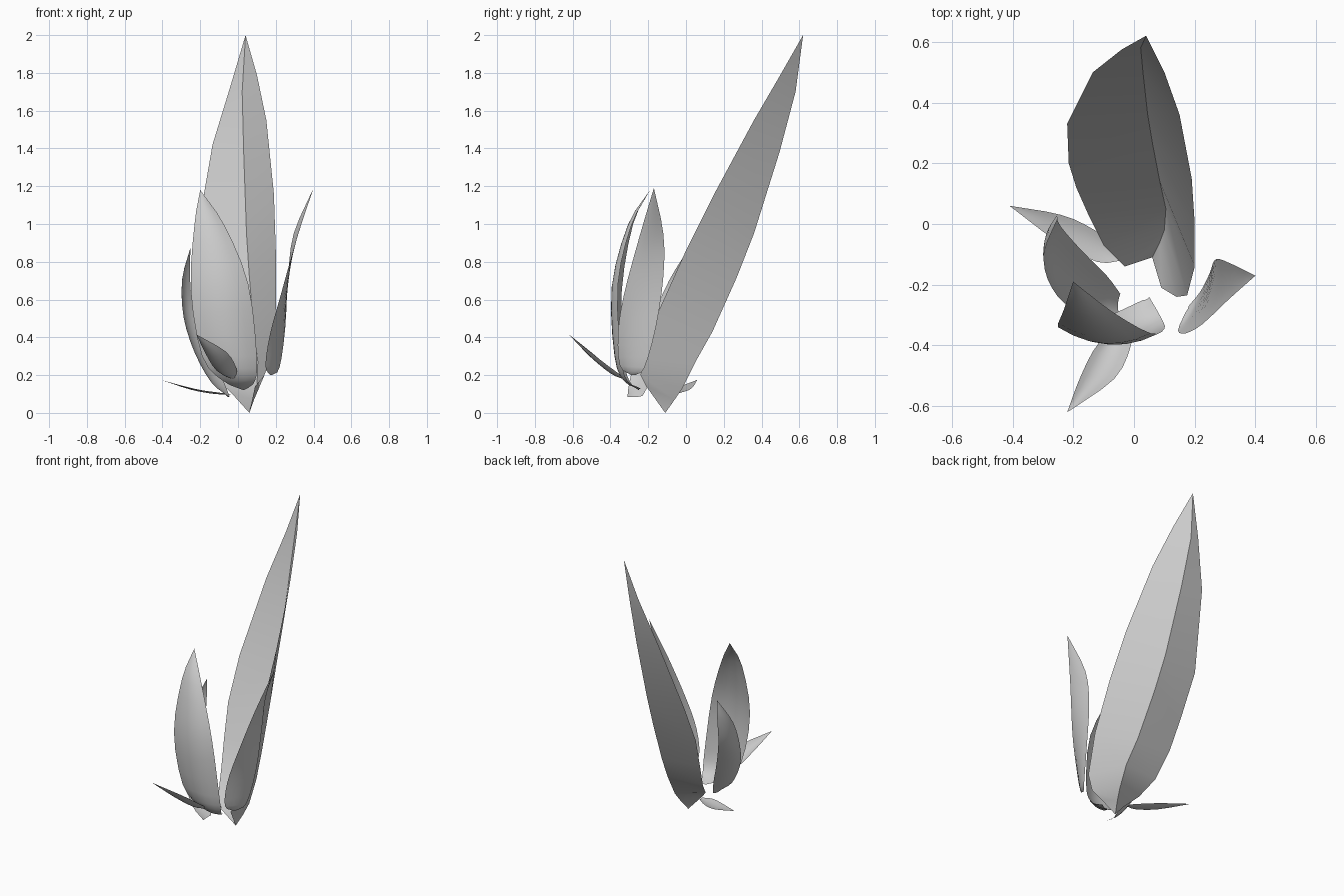
import bpy, math
from mathutils import Vector

if "Cube" in bpy.data.objects:
    bpy.data.objects.remove(bpy.data.objects["Cube"])


def spline(points, steps):
    """Catmull-Rom curve through the points."""
    p = [Vector(q) for q in points]
    p = [2 * p[0] - p[1]] + p + [2 * p[-1] - p[-2]]
    out = []
    for i in range(1, len(p) - 2):
        a, b, c, d = p[i - 1:i + 3]
        for k in range(steps):
            t = k / steps
            out.append(0.5 * (2 * b + (c - a) * t + (2 * a - 5 * b + 4 * c - d) * t * t
                              + (3 * b - a - 3 * c + d) * t ** 3))
    return out + [p[-2]]


def make_mesh(name, rows, angle):
    """Skin a grid of rows into one thin sheet."""
    n = len(rows[0])
    verts = [v for row in rows for v in row]
    faces = [(r * n + c, r * n + c + 1, (r + 1) * n + c + 1, (r + 1) * n + c)
             for r in range(len(rows) - 1) for c in range(n - 1)]
    me = bpy.data.meshes.new(name)
    me.from_pydata(verts, [], faces)
    ob = bpy.data.objects.new(name, me)
    bpy.context.collection.objects.link(ob)
    bpy.ops.object.select_all(action='DESELECT')
    ob.select_set(True)
    bpy.context.view_layer.objects.active = ob
    # close the leaf ends where the edges meet
    bpy.ops.object.mode_set(mode='EDIT')
    bpy.ops.mesh.select_all(action='SELECT')
    bpy.ops.mesh.remove_doubles(threshold=0.0005)
    bpy.ops.object.mode_set(mode='OBJECT')
    bpy.ops.object.shade_smooth_by_angle(angle=math.radians(angle))
    return ob


def leaf(name, edge_a, edge_b, bulge, steps=3, cols=6):
    """Curved leaf between two edge lines, bellied out along the bulge vector."""
    a, b = spline(edge_a, steps), spline(edge_b, steps)
    widest = max((q - p).length for p, q in zip(a, b))
    rows = []
    for p, q in zip(a, b):
        w = (q - p).length / widest
        rows.append([p.lerp(q, c / cols) + Vector(bulge) * w * 4 * (c / cols) * (1 - c / cols)
                     for c in range(cols + 1)])
    return make_mesh(name, rows, 60)


# Tall back leaf, folded along its midrib
tip, base = (.04, .62, 2), (.06, -.11, 0)
left = [base, (-.03, -.14, .1), (-.1, -.07, .17), (-.15, .03, .27), (-.19, .12, .45),
        (-.215, .2, .66), (-.22, .33, .93), (-.135, .5, 1.42), (-.04, .575, 1.73), tip]
rib = [base, (.085, -.06, .07), (.1, -.02, .13), (.105, .05, .27), (.085, .14, .43),
       (.06, .27, .72), (.045, .36, .95), (.03, .495, 1.38), (.022, .58, 1.7), tip]
right = [base, (.09, -.21, .14), (.14, -.24, .2), (.175, -.235, .3), (.2, -.14, .55),
         (.2, 0, .86), (.19, .15, 1.16), (.15, .36, 1.55), (.1, .5, 1.79), tip]
make_mesh("tall_leaf", [[Vector(v) for v in r] for r in zip(left, rib, right)], 35)

# Broad front leaf
leaf("front_leaf",
     [(.03, -.25, .12), (-.08, -.3, .17), (-.19, -.33, .3), (-.25, -.34, .65),
      (-.23, -.28, 1), (-.2, -.19, 1.18)],
     [(.05, -.24, .13), (.09, -.31, .17), (.1, -.345, .3), (.055, -.36, .68),
      (-.07, -.29, .99), (-.2, -.19, 1.18)], (0, -.045, 0))

# Upright left leaf
leaf("left_leaf",
     [(-.045, -.31, .085), (-.14, -.3, .16), (-.23, -.26, .32), (-.285, -.18, .5),
      (-.295, -.09, .7), (-.25, .02, .88)],
     [(-.045, -.23, .09), (-.09, -.17, .2), (-.17, -.09, .38), (-.24, -.01, .58),
      (-.255, .025, .76), (-.25, .02, .88)], (-.02, 0, -.01))

# Low leaf lying out to the left
leaf("low_left_leaf",
     [(-.04, -.09, .1), (-.13, -.02, .11), (-.24, .03, .13), (-.41, .06, .175)],
     [(-.04, -.12, .1), (-.12, -.125, .11), (-.25, -.06, .13), (-.41, .06, .175)],
     (0, 0, -.01))

# Small leaf leaning forward
leaf("low_front_leaf",
     [(-.03, -.33, .18), (-.115, -.39, .225), (-.175, -.5, .32), (-.22, -.62, .415)],
     [(-.01, -.33, .19), (-.01, -.4, .24), (-.065, -.51, .325), (-.22, -.62, .415)],
     (0, 0, -.03))

# Twisted right leaf
leaf("right_leaf",
     [(.17, -.29, .2), (.145, -.35, .25), (.17, -.36, .42), (.225, -.33, .62),
      (.31, -.25, .92), (.4, -.17, 1.19)],
     [(.18, -.27, .2), (.22, -.22, .24), (.25, -.16, .45), (.265, -.12, .72),
      (.295, -.12, .95), (.4, -.17, 1.19)], (.016, -.01, 0))
